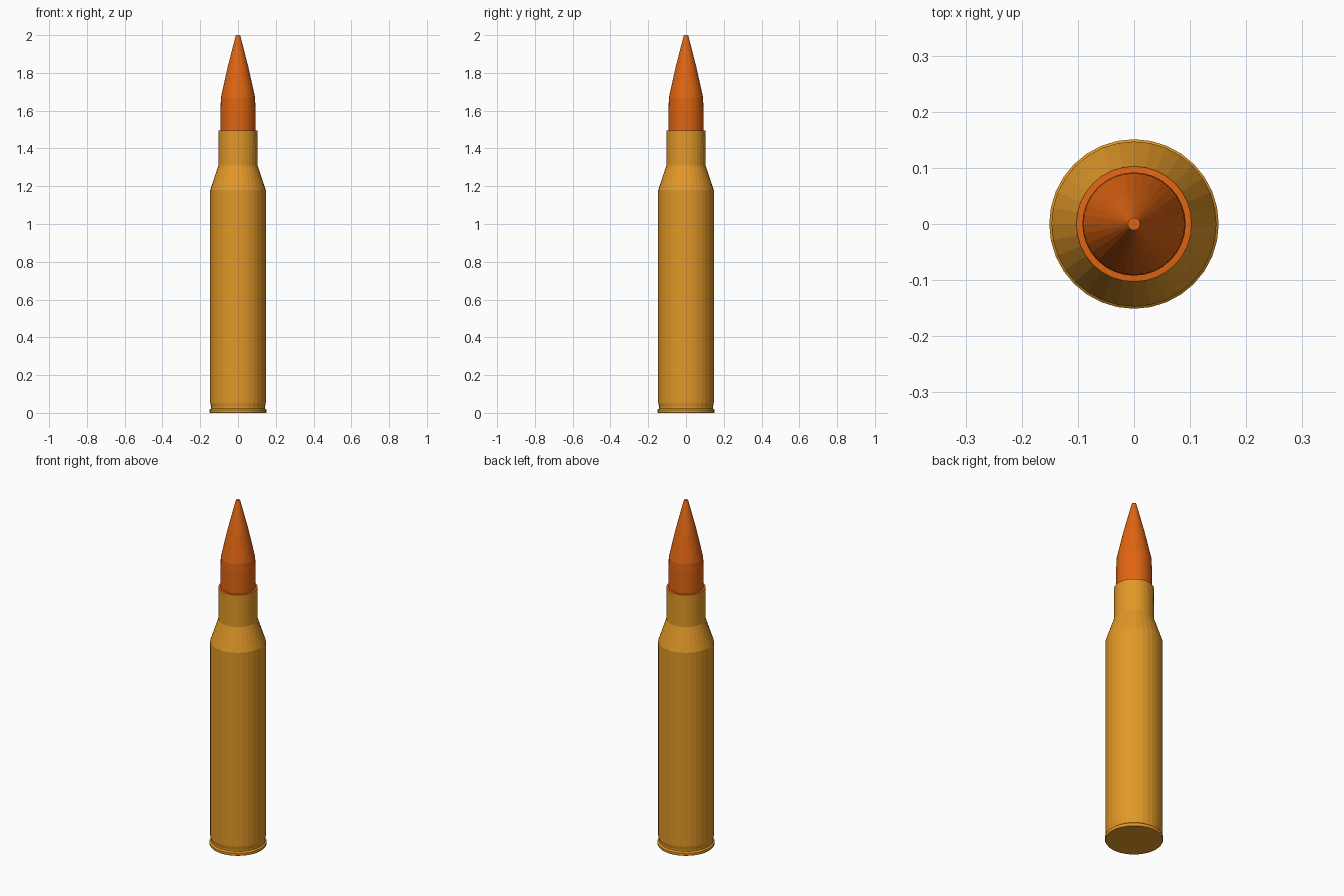
import bpy, bmesh, math

if "Cube" in bpy.data.objects:
    bpy.data.objects.remove(bpy.data.objects["Cube"])

SEGMENTS = 32


def material(name, color):
    m = bpy.data.materials.new(name)
    m.diffuse_color = (*color, 1)
    m.use_nodes = True
    m.node_tree.nodes["Principled BSDF"].inputs["Base Color"].default_value = m.diffuse_color
    return m


def lathe(name, profile, mat, cap_bottom, cap_top):
    """Revolve a bottom-to-top list of (radius, z) around the z axis."""
    bm = bmesh.new()
    rings = []
    for r, z in profile:
        angles = [2 * math.pi * i / SEGMENTS for i in range(SEGMENTS)]
        rings.append([bm.verts.new((r * math.cos(a), r * math.sin(a), z)) for a in angles])
    for low, high in zip(rings, rings[1:]):
        for i in range(SEGMENTS):
            j = (i + 1) % SEGMENTS
            bm.faces.new((low[i], low[j], high[j], high[i]))
    if cap_bottom:
        bm.faces.new(rings[0][::-1])
    if cap_top:
        bm.faces.new(rings[-1])
    mesh = bpy.data.meshes.new(name)
    bm.to_mesh(mesh)
    bm.free()
    mesh.materials.append(mat)
    ob = bpy.data.objects.new(name, mesh)
    bpy.context.collection.objects.link(ob)
    return ob


brass = material("brass", (0.76, 0.315, 0.021))
copper = material("copper orange", (0.75, 0.130, 0.006))

# Casing: rim, extractor groove, body, shoulder and neck
lathe("casing", [
    (0.148, 0.0), (0.151, 0.005), (0.151, 0.016), (0.143, 0.023),
    (0.143, 0.033), (0.147, 0.052), (0.147, 1.18), (0.104, 1.31),
    (0.103, 1.495)], brass, True, False)

# Tip: flat mouth ring, straight shank, gently curved point
lathe("tip", [
    (0.103, 1.495), (0.092, 1.496), (0.092, 1.62), (0.0905, 1.67),
    (0.055, 1.83), (0.013, 1.994), (0.011, 2.0)], copper, False, True)
